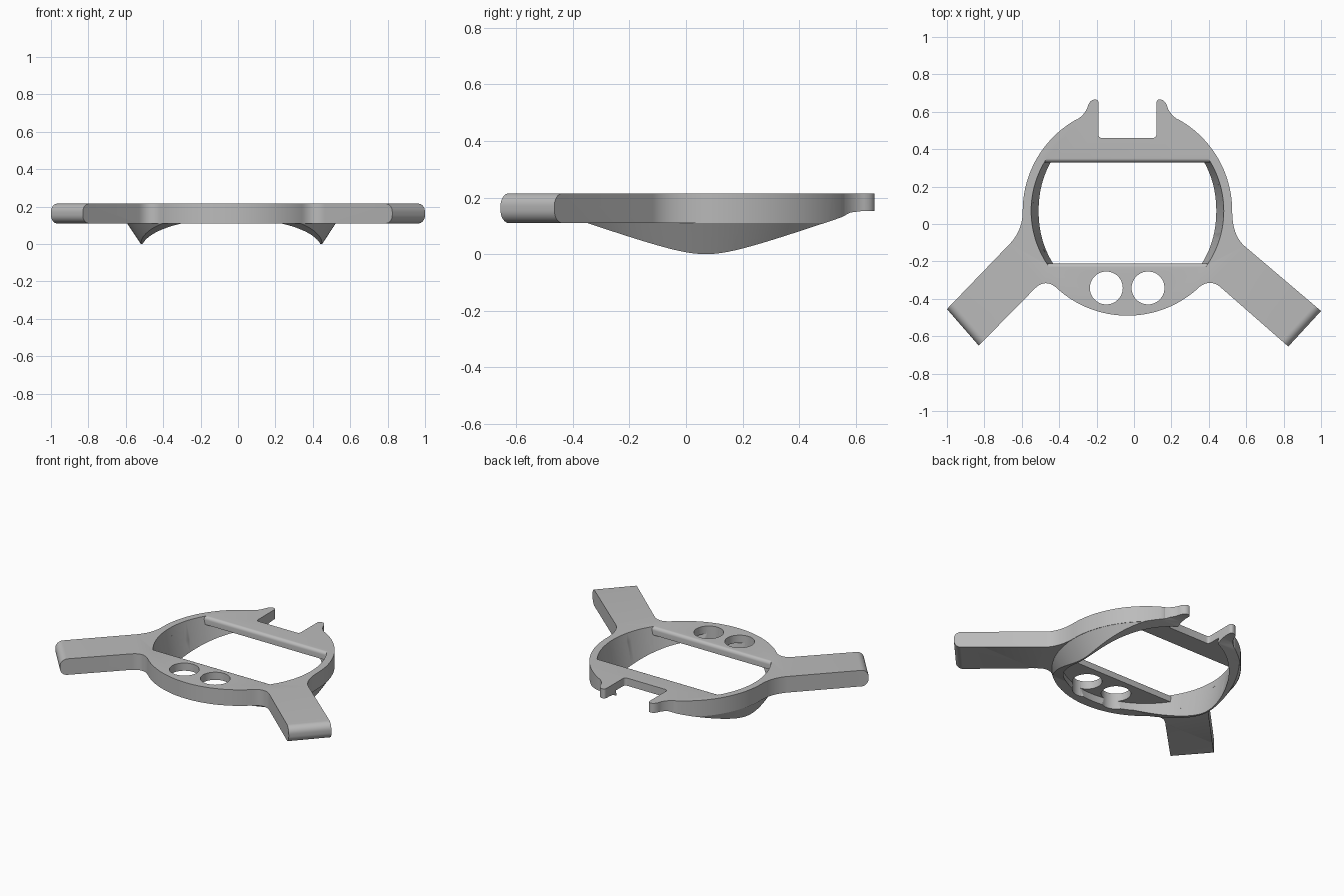
import bpy, bmesh
from math import sin, cos, radians, sqrt
from mathutils import Matrix, Vector

if "Cube" in bpy.data.objects:
    bpy.data.objects.remove(bpy.data.objects["Cube"])

CX, CY, R = -0.035, 0.07, 0.56      # ring centre and outer radius
LOW, TOP, PLATE = 0.11, 0.215, 0.165  # underside, top, underside of thin plates


def add_object(name, bm):
    bmesh.ops.recalc_face_normals(bm, faces=bm.faces)
    mesh = bpy.data.meshes.new(name)
    bm.to_mesh(mesh)
    bm.free()
    obj = bpy.data.objects.new(name, mesh)
    bpy.context.collection.objects.link(obj)
    return obj


def prism_mesh(points, lo, hi, along_x=False):
    bm = bmesh.new()
    verts = [bm.verts.new((lo, a, b) if along_x else (a, b, lo)) for a, b in points]
    face = bm.faces.new(verts)
    out = bmesh.ops.extrude_face_region(bm, geom=[face])
    move = Vector((hi - lo, 0, 0) if along_x else (0, 0, hi - lo))
    bmesh.ops.translate(bm, vec=move,
                        verts=[g for g in out["geom"] if isinstance(g, bmesh.types.BMVert)])
    return bm


def frustum(name, x, y, r_low, r_high, lo, hi, sides=128):
    bm = bmesh.new()
    bmesh.ops.create_cone(bm, cap_ends=True, segments=sides, radius1=r_low, radius2=r_high,
                          depth=hi - lo, matrix=Matrix.Translation((x, y, (lo + hi) / 2)))
    return add_object(name, bm)


def combine(target, tool, operation):
    mod = target.modifiers.new(operation.lower(), "BOOLEAN")
    mod.operation, mod.object, mod.solver = operation, tool, "EXACT"
    bpy.context.view_layer.objects.active = target
    bpy.ops.object.modifier_apply(modifier=mod.name)
    bpy.data.objects.remove(tool)


def arc(start, end, steps):
    angles = [radians(start + (end - start) * i / steps) for i in range(steps + 1)]
    return [(CX + R * cos(a), CY + R * sin(a)) for a in angles]


def bend(p, c, q, steps=8):
    return [tuple((1 - t) ** 2 * p[k] + 2 * t * (1 - t) * c[k] + t * t * q[k] for k in (0, 1))
            for t in [i / steps for i in range(steps + 1)]]


# Right-hand lug with one rounded notch corner, mirrored for the other lug
lug = (bend((0.232, 0.56), (0.195, 0.585), (0.18, 0.62))
       + bend((0.18, 0.62), (0.17, 0.66), (0.145, 0.665))
       + bend((0.145, 0.665), (0.12, 0.67), (0.12, 0.645))
       + bend((0.12, 0.48), (0.12, 0.46), (0.10, 0.46), 4))
other_lug = [(2 * CX - x, y) for x, y in reversed(lug)]

# Whole outline, counter-clockwise from the +x side of the ring
outline = arc(0, 61, 24) + lug + other_lug + arc(119, 180, 24)
outline += bend((-0.595, 0.07), (-0.595, -0.035), (-0.665, -0.107), 12)
outline += [(-1, -0.455), (-0.83, -0.65)]
outline += bend((-0.53, -0.345), (-0.473, -0.288), (-0.41, -0.345), 12)
outline += arc(228, 312, 32)
outline += bend((0.34, -0.345), (0.404, -0.287), (0.465, -0.34), 12)
outline += [(0.825, -0.655), (1, -0.465)]
outline += bend((0.59, -0.117), (0.525, -0.06), (0.525, 0.07), 12)
clean = []
for p in outline:
    if not clean or (Vector(p) - Vector(clean[-1])).length > 0.002:
        clean.append(p)
if (Vector(clean[0]) - Vector(clean[-1])).length < 0.002:
    clean.pop()

# Flat body with rounded arm ends
bm = prism_mesh(clean, LOW, TOP)
ends = [e for e in bm.edges
        if abs(e.verts[0].co.z - e.verts[1].co.z) < 0.001
        and all(abs(v.co.x) > 0.8 for v in e.verts)]
bmesh.ops.bevel(bm, geom=ends, offset=0.045, segments=8, profile=0.5, affect="EDGES")
frame = add_object("bezel_frame", bm)

# Tapered skirt below the ring
skirt = frustum("skirt", CX, CY, 0.485, 0.558, 0, LOW)
combine(skirt, frustum("skirt_top", CX, CY, 0.558, 0.558, LOW - 0.0005, LOW + 0.02), "UNION")
combine(frame, skirt, "UNION")

# Curved underside that lets the skirt dip at both sides
curve = []
for i in range(41):
    y = -0.35 + 0.9 * i / 40
    curve.append((y, sqrt(0.0016 + (0.345 * (y - CY)) ** 2) - 0.04))
curve += [(0.58, 0.147), (0.62, 0.152), (0.8, 0.156), (0.8, -0.3), (-0.8, -0.3), (-0.8, 0.1105),
          (-0.352, 0.1105)]
combine(frame, add_object("underside_cutter", prism_mesh(curve, -1.2, 1.2, True)), "DIFFERENCE")


# Tapered bore, closed above by the thin front and back plates
def bore_radius(z):
    return 0.475 + 0.04 * z / TOP


combine(frame, frustum("bore_cutter", CX, CY, bore_radius(-0.05), bore_radius(PLATE),
                       -0.05, PLATE), "DIFFERENCE")

# Screen window with rounded plate edges
r = 0.02
back = [(0.33 + r * (1 - cos(radians(a))), TOP - r + r * sin(radians(a)))
        for a in range(0, 91, 15)]
front = [(0.12 - y, z) for y, z in reversed(back)]
profile = [(0.33, 0.1)] + back + [(0.35, 0.28), (-0.23, 0.28)] + front + [(-0.21, 0.1)]
window = add_object("window_cutter", prism_mesh(profile, -0.8, 0.8, True))
combine(window, frustum("window_limit", CX, CY, bore_radius(0), bore_radius(0.3), 0, 0.3),
        "INTERSECT")
combine(frame, window, "DIFFERENCE")

# Clear the notch between the lugs
notch = [(-0.19, 0.48), (0.12, 0.48), (0.12, 0.8), (-0.19, 0.8)]
combine(frame, add_object("notch_cutter", prism_mesh(notch, -0.1, 0.3)), "DIFFERENCE")

# Two round button holes
for x in (-0.148, 0.075):
    combine(frame, frustum("hole_cutter", x, -0.342, 0.088, 0.088, 0.05, 0.3, 64), "DIFFERENCE")

# Grey plastic
grey = bpy.data.materials.new("grey_plastic")
grey.use_nodes = True
colour = (0.5, 0.5, 0.5, 1)
grey.diffuse_color = colour
grey.node_tree.nodes["Principled BSDF"].inputs["Base Color"].default_value = colour
frame.data.materials.clear()
frame.data.materials.append(grey)
for poly in frame.data.polygons:
    poly.material_index = 0

bpy.ops.object.select_all(action="DESELECT")
frame.select_set(True)
bpy.context.view_layer.objects.active = frame
bpy.ops.object.shade_smooth_by_angle(angle=radians(30))
